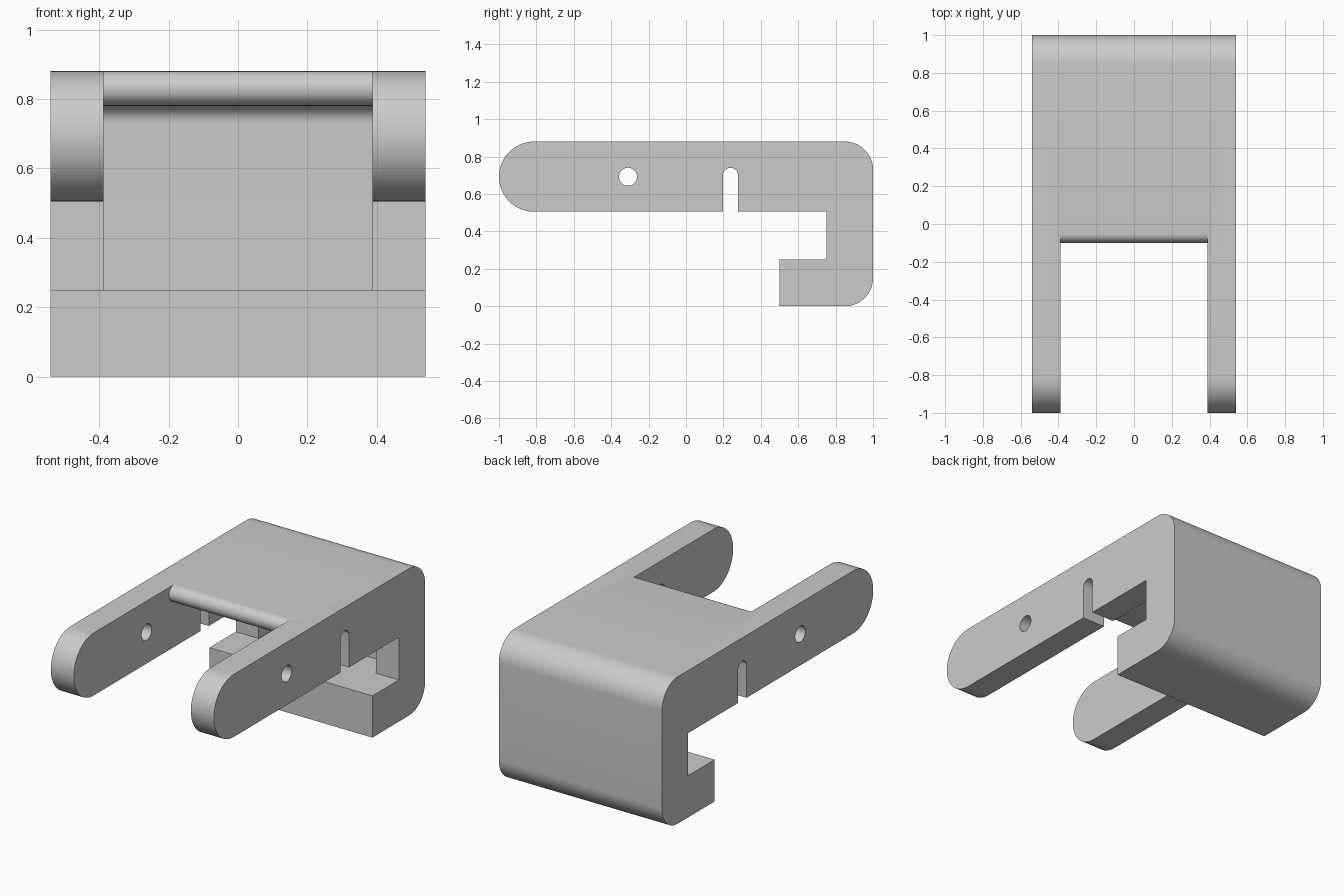
import bpy
import bmesh
from math import sin, cos, radians

default = bpy.data.objects.get("Cube")
if default:
    bpy.data.objects.remove(default, do_unlink=True)

HALF_WIDTH = 0.54
INNER_HALF = 0.388
TOP = 0.88
ARM_BOTTOM = 0.505
LIP_TOP = 0.25
SKIN = 0.1
CORNER = 0.15

grey = bpy.data.materials.new("light grey")
grey.use_nodes = True
colour = (0.6, 0.6, 0.6, 1)
grey.diffuse_color = colour
grey.node_tree.nodes["Principled BSDF"].inputs["Base Color"].default_value = colour


def arc(cy, cz, r, start, end, steps=16):
    """Points (y, z) along an arc, angles in degrees."""
    angles = [radians(start + (end - start) * i / steps) for i in range(steps + 1)]
    return [(cy + r * cos(a), cz + r * sin(a)) for a in angles]


def extrude_profile(name, profile, half):
    """Solid made from a (y, z) outline, extruded across the width."""
    bm = bmesh.new()
    face = bm.faces.new([bm.verts.new((-half, y, z)) for y, z in profile])
    result = bmesh.ops.extrude_face_region(bm, geom=[face])
    moved = [v for v in result["geom"] if isinstance(v, bmesh.types.BMVert)]
    bmesh.ops.translate(bm, verts=moved, vec=(2 * half, 0, 0))
    bmesh.ops.recalc_face_normals(bm, faces=bm.faces)
    mesh = bpy.data.meshes.new(name)
    bm.to_mesh(mesh)
    bm.free()
    obj = bpy.data.objects.new(name, mesh)
    bpy.context.collection.objects.link(obj)
    mesh.materials.append(grey)
    return obj


# Hook-shaped side outline: round arm tip, rounded back corners, lower lip
tip = (TOP - ARM_BOTTOM) / 2
axis = ARM_BOTTOM + tip
outline = arc(tip - 1, axis, tip, 270, 90, 32)
outline += arc(1 - CORNER, TOP - CORNER, CORNER, 90, 0)
outline += arc(1 - CORNER, CORNER, CORNER, 0, -90)
outline += [(0.5, 0), (0.5, LIP_TOP), (0.75, LIP_TOP), (0.75, ARM_BOTTOM)]
bracket = extrude_profile("hook_bracket", outline, HALF_WIDTH)

# Hollow between the arms, leaving a thin top plate with a rounded front edge
r = SKIN / 2
hollow = [(-1.2, 1.1), (-r, 1.1)]
hollow += arc(-r, TOP - r, r, 90, 270)
hollow += arc(1 - SKIN - r, TOP - SKIN - r, r, 90, 0)
hollow += [(1 - SKIN, LIP_TOP), (-1.2, LIP_TOP)]

# Pivot hole and round-topped slot through both arms
hole = arc(-0.31, axis, 0.048, 0, 360, 32)[:-1]
slot = [(0.198, 0.4), (0.278, 0.4)] + arc(0.238, 0.7, 0.04, 0, 180)

cutters = [
    extrude_profile("hollow_cutter", hollow, INNER_HALF),
    extrude_profile("pivot_hole_cutter", hole, 0.7),
    extrude_profile("slot_cutter", slot, 0.7),
]

bpy.ops.object.select_all(action="DESELECT")
bpy.context.view_layer.objects.active = bracket
bracket.select_set(True)
for cutter in cutters:
    cutter.hide_render = True
    mod = bracket.modifiers.new(cutter.name, "BOOLEAN")
    mod.operation = "DIFFERENCE"
    mod.solver = "EXACT"
    mod.object = cutter
    bpy.ops.object.modifier_apply(modifier=mod.name)
    bpy.data.objects.remove(cutter, do_unlink=True)

bpy.ops.object.shade_smooth_by_angle(angle=radians(30))
